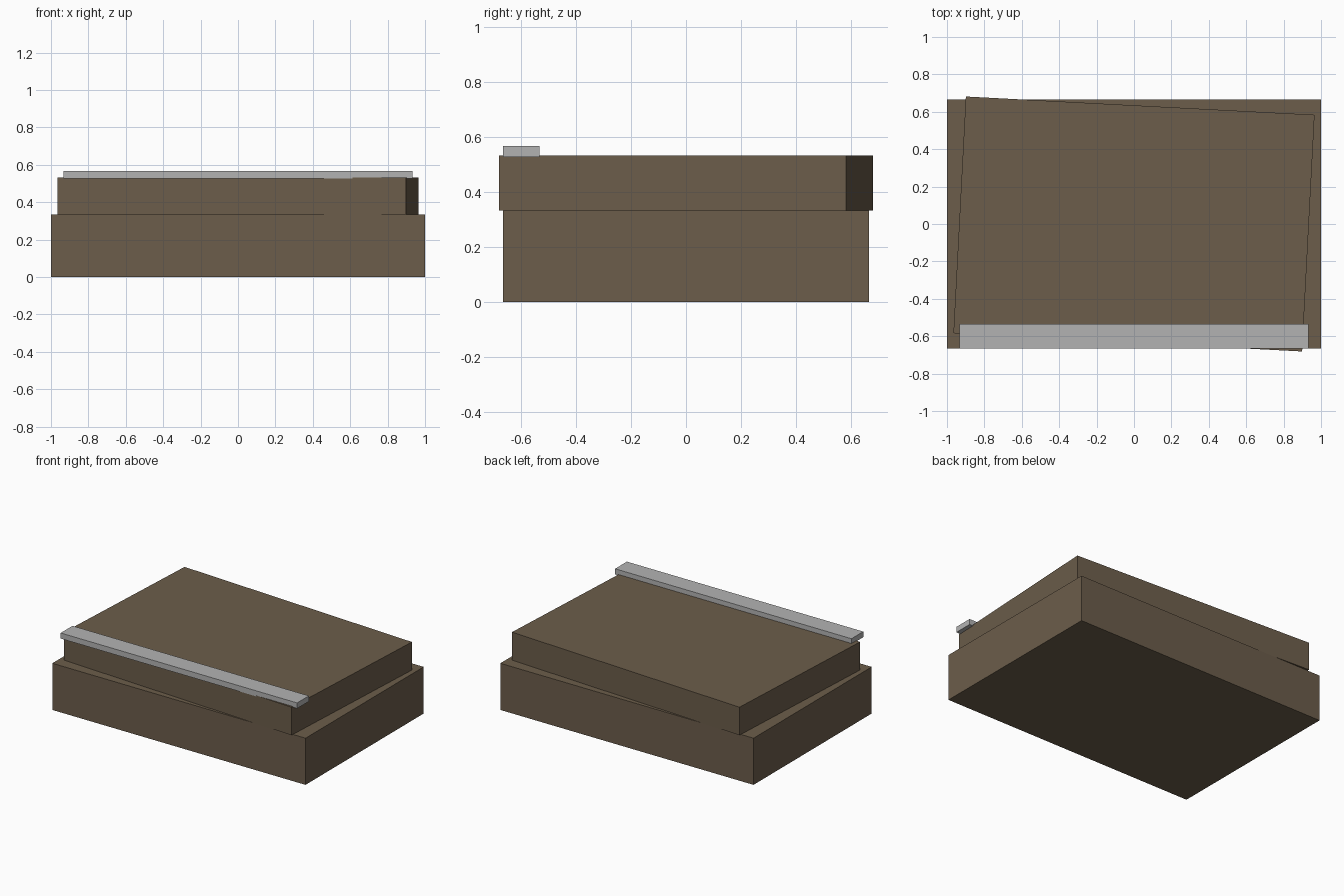
import bpy
from math import radians

cube = bpy.data.objects.get("Cube")
if cube:
    bpy.data.objects.remove(cube, do_unlink=True)


def make_material(name, rgb):
    mat = bpy.data.materials.new(name)
    mat.use_nodes = True
    color = (*rgb, 1.0)
    mat.diffuse_color = color
    mat.node_tree.nodes["Principled BSDF"].inputs["Base Color"].default_value = color
    return mat


def box(name, size, center_y, bottom, mat, turn=0.0):
    """Box of a given size resting at height bottom, turned about z in degrees."""
    bpy.ops.mesh.primitive_cube_add(
        size=1, location=(0, center_y, bottom + size[2] / 2),
        rotation=(0, 0, radians(turn)))
    obj = bpy.context.object
    obj.name = name
    obj.scale = size
    bpy.ops.object.transform_apply(location=False, rotation=False, scale=True)
    obj.data.materials.append(mat)
    return obj


brown = make_material("dull brown", (0.15, 0.11, 0.07))
grey = make_material("light grey", (0.45, 0.45, 0.45))

# Lower block
box("base_block", (2.0, 1.333, 0.333), 0, 0, brown)
# Slightly twisted upper block
box("upper_block", (1.867, 1.267, 0.2), 0, 0.333, brown, turn=-3)
# Flat strip along the front edge, sunk a little into the upper block
box("front_strip", (1.867, 0.133, 0.04), -0.6, 0.527, grey)
